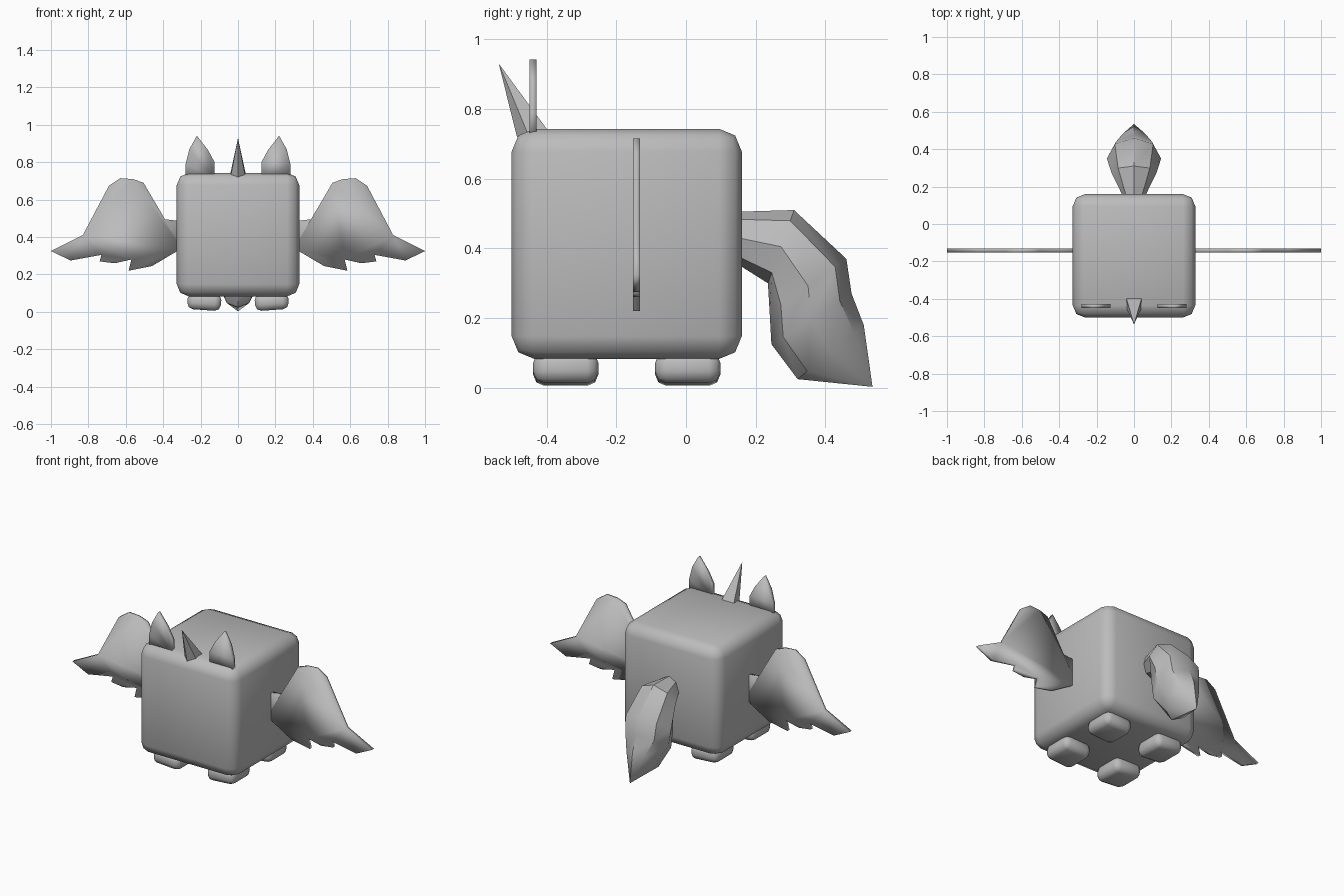
import bpy, bmesh, math
from mathutils import Vector, Matrix

cube = bpy.data.objects.get("Cube")
if cube:
    bpy.data.objects.remove(cube, do_unlink=True)

grey = bpy.data.materials.new("plain_grey")
grey.use_nodes = True
grey.diffuse_color = (0.5, 0.5, 0.5, 1)
grey.node_tree.nodes["Principled BSDF"].inputs["Base Color"].default_value = (0.5, 0.5, 0.5, 1)


def finish(name, bm, angle):
    """Turn a bmesh into a named, shaded object."""
    bmesh.ops.recalc_face_normals(bm, faces=bm.faces)
    mesh = bpy.data.meshes.new(name)
    bm.to_mesh(mesh)
    bm.free()
    mesh.materials.append(grey)
    obj = bpy.data.objects.new(name, mesh)
    bpy.context.collection.objects.link(obj)
    bpy.ops.object.select_all(action="DESELECT")
    obj.select_set(True)
    bpy.context.view_layer.objects.active = obj
    bpy.ops.object.shade_smooth_by_angle(angle=math.radians(angle))
    return obj


def rounded_box(name, centre, size, bevel, tilt=0):
    bm = bmesh.new()
    bmesh.ops.create_cube(bm, size=1)
    bmesh.ops.scale(bm, vec=size, verts=bm.verts)
    bmesh.ops.bevel(bm, geom=bm.edges[:], offset=bevel, segments=2, profile=0.5, affect="EDGES")
    bmesh.ops.rotate(bm, matrix=Matrix.Rotation(tilt, 3, "Y"), verts=bm.verts)
    bmesh.ops.translate(bm, vec=centre, verts=bm.verts)
    return finish(name, bm, 50)


def plate(name, outline, side, y, thickness):
    """Flat cut-out in the xz plane, softly shaded over its rim."""
    bm = bmesh.new()
    face = bm.faces.new([bm.verts.new((side * x, y - thickness / 2, z)) for x, z in outline])
    moved = bmesh.ops.extrude_face_region(bm, geom=[face])["geom"]
    verts = [g for g in moved if isinstance(g, bmesh.types.BMVert)]
    bmesh.ops.translate(bm, vec=(0, thickness, 0), verts=verts)
    return finish(name, bm, 95)


# Body
rounded_box("body", (0, -0.17, 0.413), (0.655, 0.66, 0.66), 0.065)

# Feet, leaning slightly inwards
for side, label in ((1, "left"), (-1, "right")):
    for y, end in ((-0.345, "front"), (0.005, "back")):
        rounded_box(f"{end}_{label}_foot", (side * 0.18, y, 0.055),
                    (0.18, 0.187, 0.09), 0.032, side * math.radians(-4))

# Wings with ragged feather tips, and leaf-shaped ears
wing = [(0.3, 0.485), (0.39, 0.495), (0.505, 0.69), (0.56, 0.71), (0.63, 0.715), (0.69, 0.675),
        (0.83, 0.41), (1.0, 0.325), (0.895, 0.275), (0.73, 0.305), (0.74, 0.27), (0.66, 0.26),
        (0.57, 0.28), (0.585, 0.22), (0.46, 0.245), (0.3, 0.34)]
ear = [(0.28, 0.72), (0.28, 0.79), (0.26, 0.87), (0.22, 0.942),
       (0.16, 0.865), (0.125, 0.8), (0.125, 0.72)]
for side, label in ((1, "left"), (-1, "right")):
    plate(f"{label}_wing", wing, side, -0.142, 0.02)
    plate(f"{label}_ear", ear, side, -0.439, 0.02)

# Horn: a pointed spike leaning forwards
bm = bmesh.new()
base = [bm.verts.new(p) for p in ((-0.043, -0.39, 0.73), (0.043, -0.39, 0.73),
                                  (0.04, -0.45, 0.72), (0, -0.485, 0.72), (-0.04, -0.45, 0.72))]
tip = bm.verts.new((0, -0.537, 0.93))
bm.faces.new(base)
for i, v in enumerate(base):
    bm.faces.new((v, base[(i + 1) % len(base)], tip))
finish("horn", bm, 30)

# Tail: rings given by outer point, inner point (y, z) and half width
rings = [((0.14, 0.505), (0.14, 0.36), 0.055),
         ((0.31, 0.51), (0.235, 0.3), 0.12),
         ((0.46, 0.37), (0.24, 0.215), 0.145),
         ((0.475, 0.27), (0.245, 0.125), 0.135),
         ((0.51, 0.18), (0.32, 0.025), 0.085)]
sides = 8
bm = bmesh.new()
loops = []
for outer, inner, half in rings:
    a, b = Vector((0, *outer)), Vector((0, *inner))
    loops.append([])
    for i in range(sides):
        t = math.tau * i / sides
        p = (a + b) / 2 + (a - b) / 2 * math.cos(t) + Vector((half * math.sin(t), 0, 0))
        loops[-1].append(bm.verts.new(p))
bm.faces.new(loops[0])
for low, high in zip(loops, loops[1:]):
    for i in range(sides):
        j = (i + 1) % sides
        bm.faces.new((low[i], low[j], high[j], high[i]))
tip = bm.verts.new((0, 0.535, 0.003))
for i in range(sides):
    bm.faces.new((loops[-1][i], loops[-1][(i + 1) % sides], tip))
finish("tail", bm, 40)
